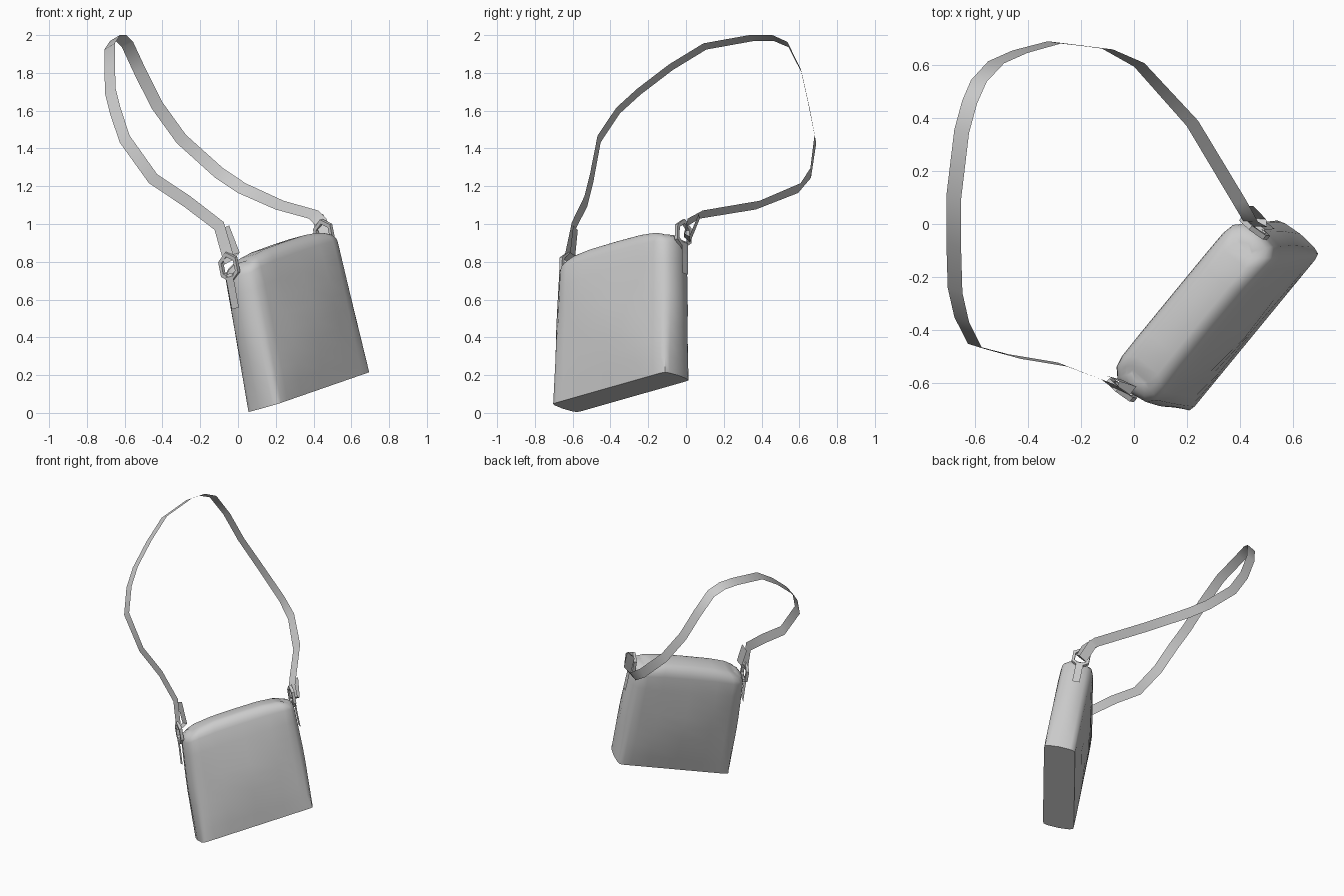
import bpy, bmesh, math
from mathutils import Vector

cube = bpy.data.objects.get("Cube")
if cube:
    bpy.data.objects.remove(cube)

grey = bpy.data.materials.new("plain grey")
grey.use_nodes = True
grey.diffuse_color = (0.6, 0.6, 0.6, 1)
grey.node_tree.nodes["Principled BSDF"].inputs["Base Color"].default_value = (0.6, 0.6, 0.6, 1)

# Tilted frame of the bag: width, depth (towards the front panel), height
across = Vector((0.62, 0.755, 0.215)).normalized()
up = Vector((-0.2, 0.015, 0.97)).normalized()
out = Vector((0.76, -0.62, 0.21)).normalized()
base = Vector((0.375, -0.345, 0.11))


def place(u, d, v):
    return base + across * u + out * d + up * v


def finish(name, bm, smooth=False):
    mesh = bpy.data.meshes.new(name)
    bm.to_mesh(mesh)
    bm.free()
    obj = bpy.data.objects.new(name, mesh)
    bpy.context.collection.objects.link(obj)
    mesh.materials.append(grey)
    if smooth:
        bpy.ops.object.select_all(action='DESELECT')
        obj.select_set(True)
        bpy.context.view_layer.objects.active = obj
        bpy.ops.object.shade_smooth_by_angle(angle=math.radians(50))


def clamp(x, limit):
    return max(-limit, min(limit, x))


# Bag body: stacked rounded rectangles with bulging panels and a domed top
W, D, H, R = 0.395, 0.105, 0.775, 0.065
side_a = [-1, -0.93, -0.8, -0.5, 0, 0.5, 0.8, 0.93]
side_b = [-1, -0.7, 0, 0.7]
loop = ([(a, -1) for a in side_a] + [(1, b) for b in side_b]
        + [(-a, 1) for a in side_a] + [(-1, -b) for b in side_b])
rows = [((H - R) * k / 8, 0) for k in range(9)]
for k in range(1, 5):
    ang = math.radians(20 * k)
    rows.append((H - R + R * math.sin(ang), R * (1 - math.cos(ang))))


def body_point(a, b, v, inset):
    f = v / H
    w, d = W - inset - 0.01 * f, D - inset
    r = min(0.012 + 0.05 * f, d)
    pos = Vector((a * w, b * d))
    core = Vector((clamp(pos.x, w - r), clamp(pos.y, d - r)))
    arm = pos - core
    if arm.length > r:
        pos = core + arm.normalized() * r
    swell = 1 - max(abs(a), abs(2 * f - 0.95))
    pos.y += b * 0.045 * max(swell, 0)
    pos.x += a * 0.025 * (1 - b * b) * (1 - abs(2 * f - 1) * 0.5)
    crown = 0.03 * (1 - a ** 4) * max(0, (f - 0.7) / 0.3)
    return place(pos.x, pos.y, v + crown)


bm = bmesh.new()
rings = [[bm.verts.new(body_point(a, b, v, i)) for a, b in loop] for v, i in rows]
for low, high in zip(rings, rings[1:]):
    for k in range(len(loop)):
        n = (k + 1) % len(loop)
        bm.faces.new((low[k], low[n], high[n], high[k]))
bm.faces.new(rings[0])
# Close the crown with strips between its front and back edges
top = rings[-1]
na, nb = len(side_a), len(side_b)
for k in range(na):
    bm.faces.new((top[k], top[k + 1], top[2 * na + nb - k - 1], top[2 * na + nb - k]))
bm.faces.new(top[na:na + nb + 1])
bm.faces.new(top[2 * na + nb:] + [top[0]])
bmesh.ops.recalc_face_normals(bm, faces=bm.faces)
finish("bag_body", bm, True)

# Shoulder strap: a flat ribbon, folded back through the ring at both ends
path = [Vector(p) for p in (
    (-0.075, -0.585, 0.98), (-0.02, -0.60, 0.84), (-0.045, -0.635, 0.80), (-0.10, -0.595, 0.99),
    (-0.27, -0.53, 1.12), (-0.45, -0.50, 1.24),
    (-0.60, -0.46, 1.45), (-0.65, -0.36, 1.60), (-0.675, -0.25, 1.70), (-0.68, -0.08, 1.83),
    (-0.68, 0.10, 1.94), (-0.65, 0.35, 1.985), (-0.62, 0.46, 1.985), (-0.585, 0.54, 1.95),
    (-0.52, 0.61, 1.81), (-0.43, 0.65, 1.63), (-0.30, 0.685, 1.45), (-0.10, 0.66, 1.27),
    (0.02, 0.60, 1.19), (0.22, 0.38, 1.10), (0.40, 0.08, 1.05),
    (0.44, 0.01, 1.01), (0.47, -0.01, 0.94), (0.47, 0.02, 0.92), (0.42, 0.07, 1.04))]
first, last = Vector((0.8, -0.35, 0.45)), Vector((0.85, 0, 0.55))
bm = bmesh.new()
edge = None
for k, p in enumerate(path):
    run = (path[min(k + 1, len(path) - 1)] - path[max(k - 1, 0)]).normalized()
    flat = first.lerp(last, k / len(path))
    flat = (flat - run * flat.dot(run)).normalized() * 0.033
    pair = (bm.verts.new(p - flat), bm.verts.new(p + flat))
    if edge:
        bm.faces.new((edge[0], edge[1], pair[1], pair[0]))
    edge = pair
finish("shoulder_strap", bm, True)


# Six-sided ring and folded tab at each end of the bag
def hardware(side, label):
    centre = place(side * 0.405, -0.02, 0.77)
    bm = bmesh.new()
    loops = []
    for k in range(6):
        ang = math.radians(60 * k + 30)
        spoke = out * math.cos(ang) * 0.85 + up * math.sin(ang)
        loops.append([bm.verts.new(centre + spoke * r + across * h)
                      for r, h in ((0.056, -0.01), (0.08, -0.01), (0.08, 0.01), (0.056, 0.01))])
    for k in range(6):
        one, two = loops[k], loops[(k + 1) % 6]
        for j in range(4):
            n = (j + 1) % 4
            bm.faces.new((one[j], one[n], two[n], two[j]))
    bmesh.ops.recalc_face_normals(bm, faces=bm.faces)
    finish(label + "_ring", bm)

    bm = bmesh.new()
    edge = None
    for u, v in ((0.425, 0.55), (0.42, 0.66), (0.42, 0.72), (0.405, 0.735), (0.39, 0.69)):
        pair = [bm.verts.new(place(side * u, d, v)) for d in (-0.045, 0.005)]
        if edge:
            bm.faces.new((edge[0], edge[1], pair[1], pair[0]))
        edge = pair
    finish(label + "_tab", bm)


hardware(-1, "right")
hardware(1, "left")
